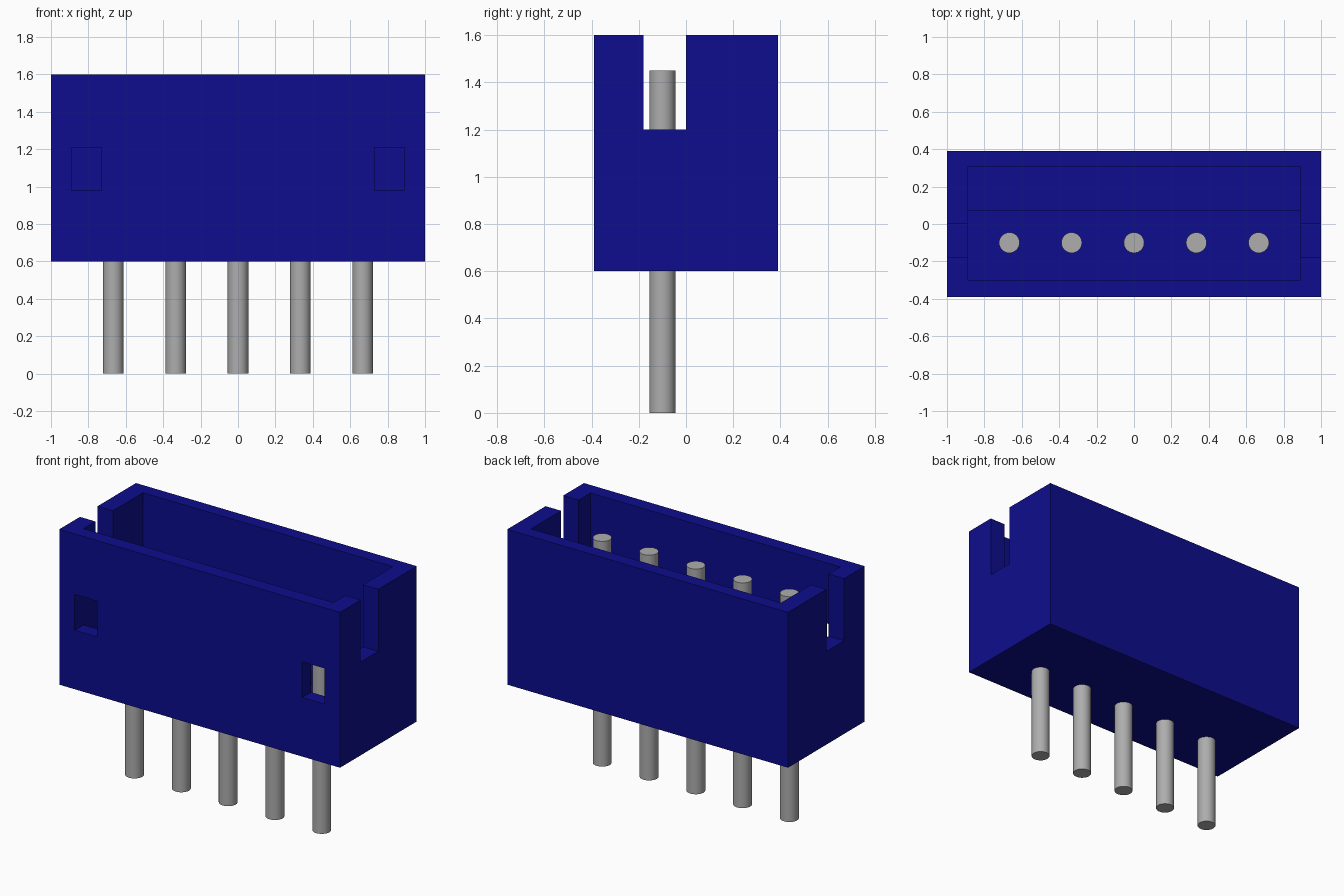
import bpy
import bmesh
import math
from mathutils import Matrix, Vector

cube = bpy.data.objects.get("Cube")
if cube:
    bpy.data.objects.remove(cube, do_unlink=True)


def make_material(name, color):
    mat = bpy.data.materials.new(name)
    mat.use_nodes = True
    mat.diffuse_color = color
    bsdf = mat.node_tree.nodes["Principled BSDF"]
    bsdf.inputs["Base Color"].default_value = color
    bsdf.inputs["Roughness"].default_value = 0.6
    return mat


def add_object(name, bm, mat):
    mesh = bpy.data.meshes.new(name)
    bm.to_mesh(mesh)
    bm.free()
    mesh.materials.append(mat)
    obj = bpy.data.objects.new(name, mesh)
    bpy.context.collection.objects.link(obj)
    return obj


def make_box(name, low, high, mat):
    low, high = Vector(low), Vector(high)
    bm = bmesh.new()
    bmesh.ops.create_cube(bm, size=1, matrix=Matrix.Translation((low + high) / 2)
                          @ Matrix.Diagonal((high - low).to_4d()))
    return add_object(name, bm, mat)


def carve(target, low, high):
    """Cut a box out of the target and discard the cutter."""
    cutter = make_box("cutter", low, high, target.data.materials[0])
    cutter.hide_render = True
    mod = target.modifiers.new("carve", "BOOLEAN")
    mod.operation = "DIFFERENCE"
    mod.solver = "EXACT"
    mod.object = cutter
    bpy.context.view_layer.objects.active = target
    bpy.ops.object.modifier_apply(modifier=mod.name)
    mesh = cutter.data
    bpy.data.objects.remove(cutter, do_unlink=True)
    bpy.data.meshes.remove(mesh)


blue = make_material("blue plastic", (0.004, 0.004, 0.27, 1))
metal = make_material("grey metal", (0.42, 0.42, 0.42, 1))

# Housing with an open cavity and a low ledge along the back of its floor
housing = make_box("housing", (-1, -0.39, 0.6), (1, 0.39, 1.6), blue)
carve(housing, (-0.89, -0.30, 0.90), (0.89, 0.305, 1.8))
carve(housing, (-0.89, -0.30, 0.82), (0.89, 0.07, 1.0))

# Keying slot in each end wall and latch window at each end of the front wall
for side in (-1, 1):
    xs = sorted((side * 0.8, side * 1.1))
    carve(housing, (xs[0], -0.18, 1.2), (xs[1], 0.0, 1.8))
    xs = sorted((side * 0.73, side * 0.89))
    carve(housing, (xs[0], -0.5, 0.98), (xs[1], -0.25, 1.21))

# Row of round contact pins passing through the floor
for i in range(5):
    bm = bmesh.new()
    bmesh.ops.create_cone(bm, cap_ends=True, segments=32, radius1=0.055,
                          radius2=0.055, depth=1.45,
                          matrix=Matrix.Translation(((i - 2) / 3, -0.1, 0.725)))
    pin = add_object(f"pin_{i + 1}", bm, metal)
    bpy.ops.object.select_all(action="DESELECT")
    pin.select_set(True)
    bpy.context.view_layer.objects.active = pin
    bpy.ops.object.shade_smooth_by_angle(angle=math.radians(30))
